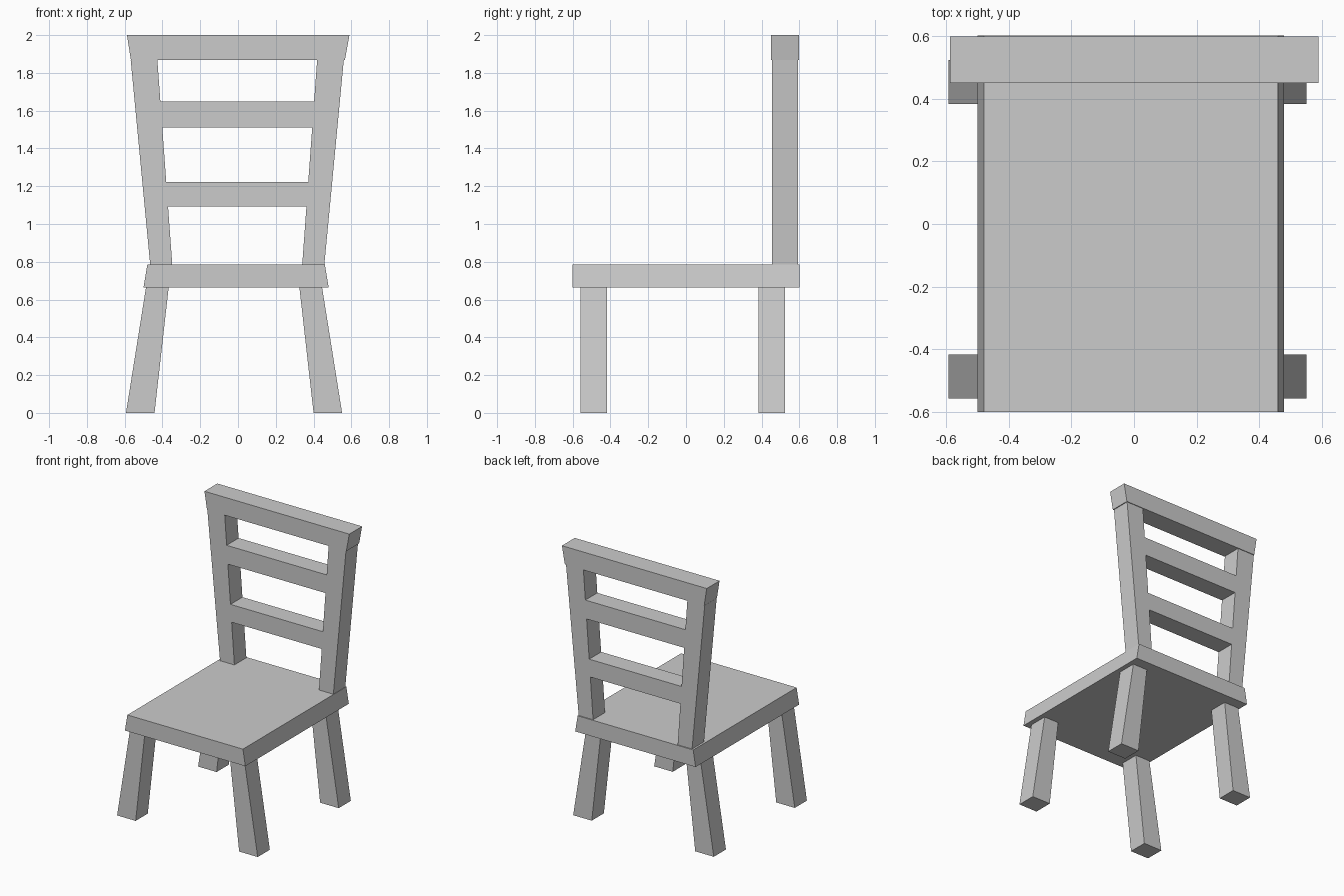
import bpy

if "Cube" in bpy.data.objects:
    bpy.data.objects.remove(bpy.data.objects["Cube"])


def slab(name, z0, x0, z1, x1, y0, y1):
    """Straight-depth bar: x range x0 at height z0, x range x1 at height z1."""
    outline = [(x0[0], z0), (x0[1], z0), (x1[1], z1), (x1[0], z1)]
    verts = [(x, y, z) for y in (y0, y1) for x, z in outline]
    faces = [(0, 1, 2, 3), (7, 6, 5, 4)]
    faces += [(i, i + 4, (i + 1) % 4 + 4, (i + 1) % 4) for i in range(4)]
    mesh = bpy.data.meshes.new(name)
    mesh.from_pydata(verts, [], faces)
    obj = bpy.data.objects.new(name, mesh)
    bpy.context.collection.objects.link(obj)
    return obj


def pair(name, z0, x0, z1, x1, y0, y1, centre):
    """Right-hand bar plus its mirrored left-hand twin about x = centre."""
    def flip(r):
        return (2 * centre - r[1], 2 * centre - r[0])
    slab("right_" + name, z0, x0, z1, x1, y0, y1)
    slab("left_" + name, z0, flip(x0), z1, flip(x1), y0, y1)


SEAT_LOW, SEAT_TOP, RAIL_LOW = 0.665, 0.785, 1.868
BACK = (0.455, 0.594)

# Seat, slightly narrower on top
slab("seat", SEAT_LOW, (-0.50, 0.48), SEAT_TOP, (-0.48, 0.46), -0.60, 0.602)

# Splayed, tapering legs
for label, y0, y1 in (("front_leg", -0.558, -0.417), ("rear_leg", 0.383, 0.524)):
    pair(label, 0, (0.40, 0.551), SEAT_LOW, (0.325, 0.445), y0, y1, -0.021)

# Back posts leaning outwards
pair("back_post", SEAT_TOP, (0.34, 0.457), RAIL_LOW, (0.419, 0.56), *BACK, -0.004)

# Top rail
slab("top_rail", RAIL_LOW, (-0.567, 0.566), 2.0, (-0.588, 0.59), 0.45, 0.599)


# Back slats, ends following the inner faces of the posts
def inner(z):
    x = 0.34 + (z - SEAT_TOP) / (RAIL_LOW - SEAT_TOP) * 0.079
    return (-0.008 - x, x)


for label, z0, z1 in (("lower_slat", 1.093, 1.222), ("upper_slat", 1.512, 1.648)):
    slab(label, z0, inner(z0), z1, inner(z1), *BACK)
